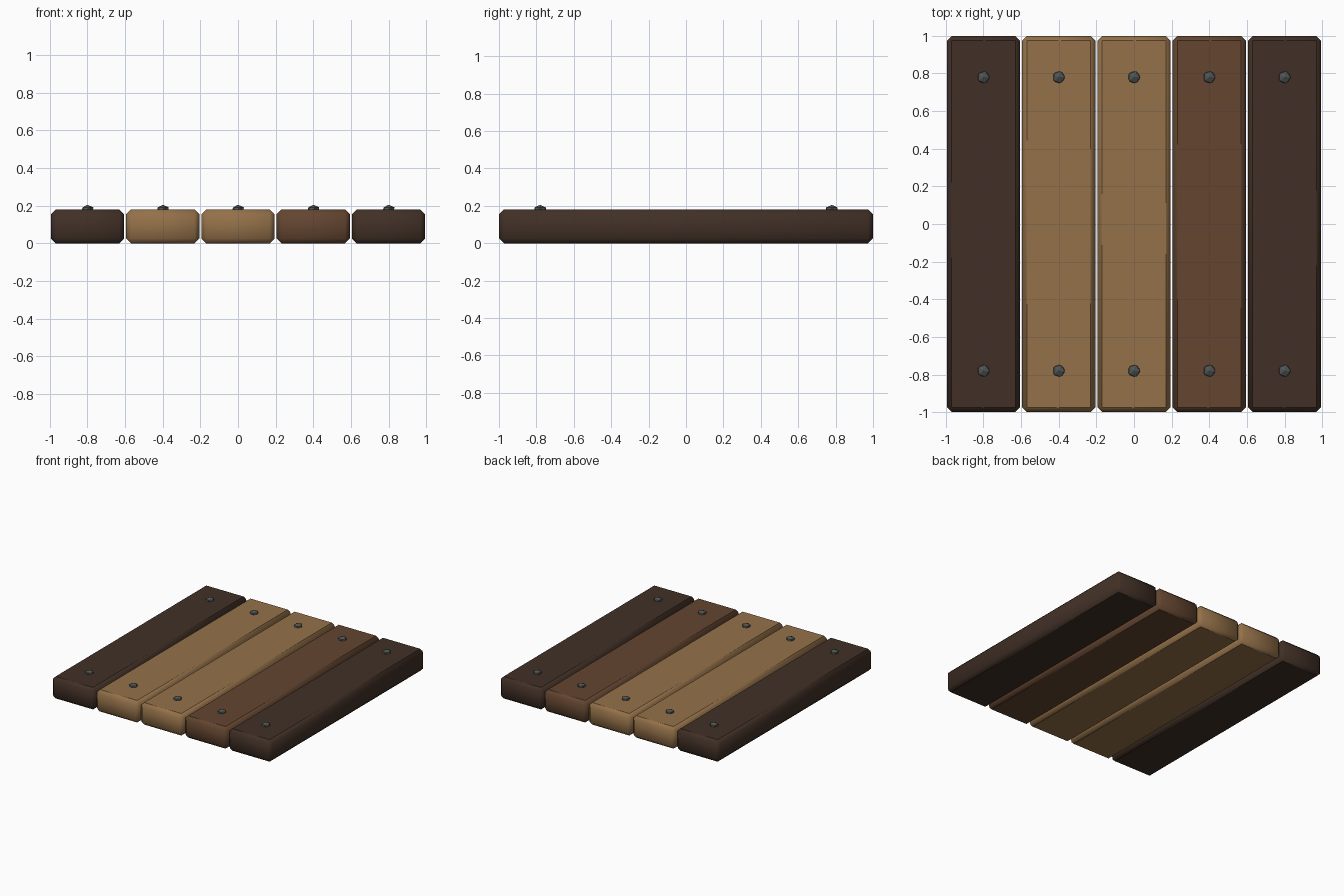
import bpy, bmesh
from mathutils import Matrix

if "Cube" in bpy.data.objects:
    bpy.data.objects.remove(bpy.data.objects["Cube"])


def material(name, srgb):
    m = bpy.data.materials.new(name)
    lin = [((c / 255 + 0.055) / 1.055) ** 2.4 for c in srgb]
    m.diffuse_color = (*lin, 1)
    m.use_nodes = True
    m.node_tree.nodes["Principled BSDF"].inputs["Base Color"].default_value = m.diffuse_color
    return m


dark = material("dark wood", (65, 48, 38))
light = material("light wood", (148, 113, 73))
brown = material("brown wood", (99, 69, 48))
iron = material("iron", (80, 85, 84))


def finish(name, bm, mat):
    mesh = bpy.data.meshes.new(name)
    bm.to_mesh(mesh)
    bm.free()
    mesh.materials.append(mat)
    obj = bpy.data.objects.new(name, mesh)
    bpy.context.collection.objects.link(obj)
    return obj


# Chamfered plank: sides blend softly, top and bottom stay crisp
def plank(name, x, mat):
    bm = bmesh.new()
    bmesh.ops.create_cube(bm, size=1, matrix=Matrix.Translation((x, 0, 0.09))
                          @ Matrix.Diagonal((0.39, 2, 0.18, 1)))
    bmesh.ops.bevel(bm, geom=bm.edges[:], offset=0.026, segments=1,
                    profile=0.5, affect='EDGES')
    bm.normal_update()
    for f in bm.faces:
        f.smooth = True
    for e in bm.edges:
        e.smooth = not any(abs(f.normal.z) > 0.9 for f in e.link_faces)
    finish(name, bm, mat)


# Faceted nail head, half sunk into the plank
def nail(name, x, y):
    bm = bmesh.new()
    bmesh.ops.create_icosphere(bm, subdivisions=1, radius=0.036,
                               matrix=Matrix.Translation((x, y, 0.18))
                               @ Matrix.Diagonal((1, 1, 0.7, 1)))
    finish(name, bm, iron)


for i, mat in enumerate((dark, light, light, brown, dark)):
    x = (i - 2) * 0.4
    plank(f"plank_{i + 1}", x, mat)
    for side, y in (("front", -0.78), ("back", 0.78)):
        nail(f"nail_{side}_{i + 1}", x, y)
